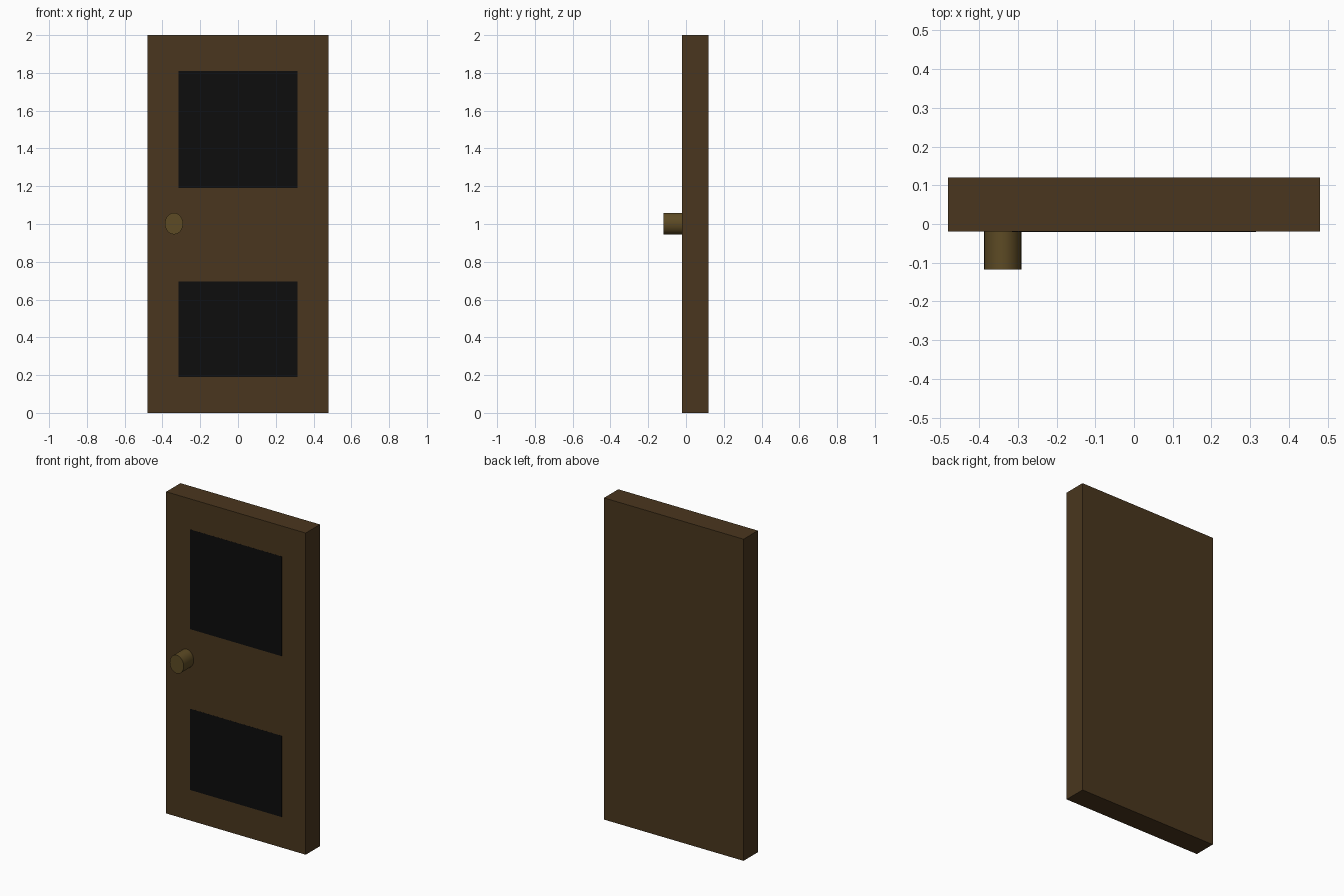
import bpy
from math import radians

if "Cube" in bpy.data.objects:
    bpy.data.objects.remove(bpy.data.objects["Cube"])


def material(name, rgb):
    m = bpy.data.materials.new(name)
    m.diffuse_color = (*rgb, 1)
    m.use_nodes = True
    m.node_tree.nodes["Principled BSDF"].inputs["Base Color"].default_value = m.diffuse_color
    return m


def box(name, x, y, z, mat):
    """Box from (min, max) ranges on each axis."""
    mid = [(r[0] + r[1]) / 2 for r in (x, y, z)]
    bpy.ops.mesh.primitive_cube_add(size=1, location=mid)
    ob = bpy.context.object
    ob.name = name
    ob.scale = [r[1] - r[0] for r in (x, y, z)]
    bpy.ops.object.transform_apply(location=False, rotation=False, scale=True)
    ob.data.materials.append(mat)
    return ob


wood = material("wood", (0.068, 0.037, 0.013))
glass = material("dark_glass", (0.004, 0.004, 0.004))
brass = material("brass", (0.11, 0.07, 0.018))

# Door slab
box("door_slab", (-0.48, 0.48), (-0.02, 0.12), (0, 2), wood)

# Dark panes, set practically flush with the front
for name, z in (("upper_pane", (1.19, 1.81)), ("lower_pane", (0.19, 0.695))):
    box(name, (-0.315, 0.315), (-0.0205, -0.015), z, glass)

# Slightly oval knob
bpy.ops.mesh.primitive_cylinder_add(vertices=32, radius=1, depth=2,
                                    location=(-0.339, -0.068, 1.002),
                                    rotation=(radians(90), 0, 0))
knob = bpy.context.object
knob.name = "knob"
knob.scale = (0.048, 0.057, 0.05)
bpy.ops.object.transform_apply(location=False, rotation=True, scale=True)
knob.data.materials.append(brass)
bpy.ops.object.shade_smooth_by_angle(angle=radians(40))
